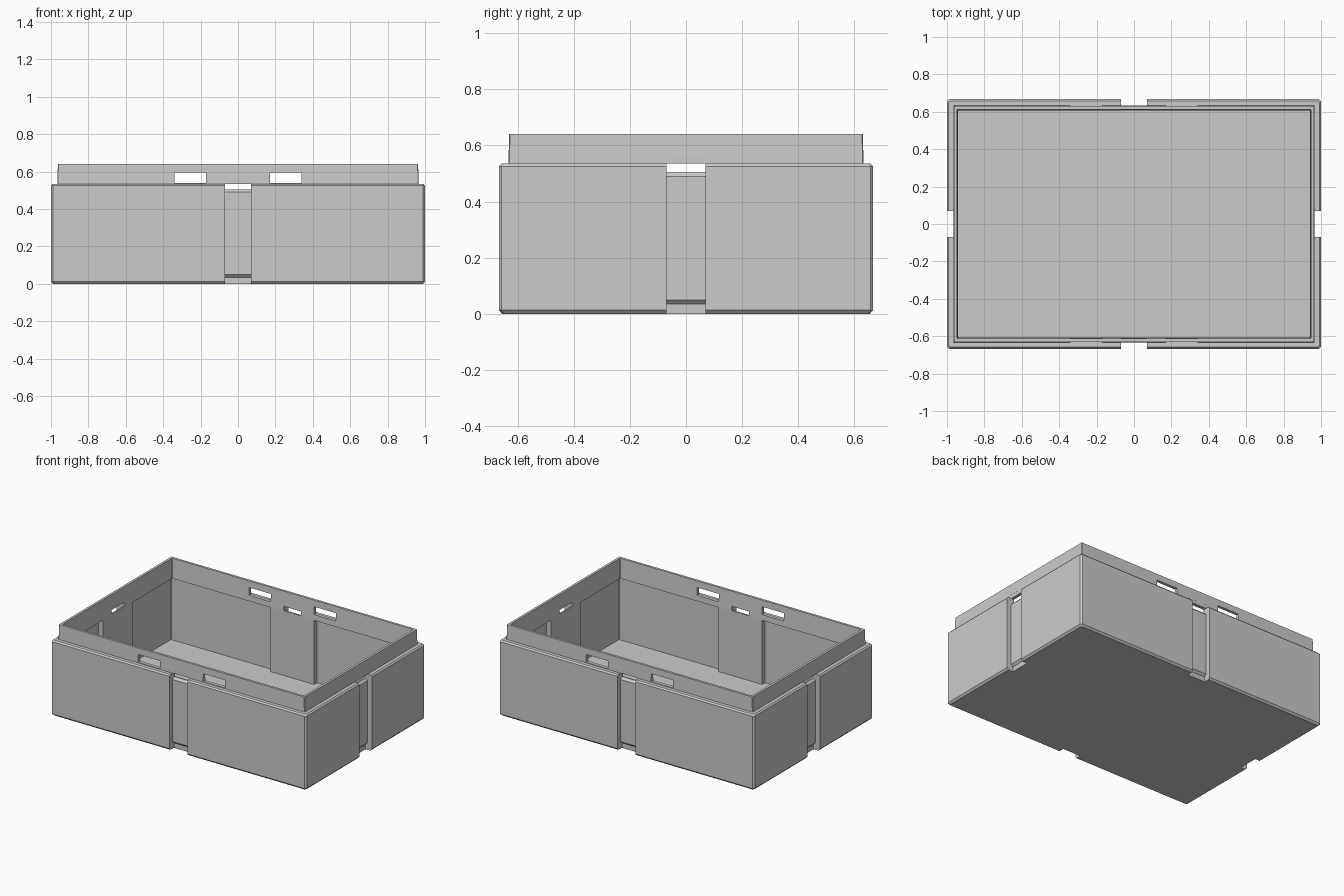
import bpy, bmesh
from mathutils import Matrix
from math import pi

cube = bpy.data.objects.get("Cube")
if cube:
    bpy.data.objects.remove(cube, do_unlink=True)

LIP_X, LIP_Y = 0.966, 0.633   # half sizes of the lip at its base

grey = bpy.data.materials.new("light_grey_plastic")
grey.use_nodes = True
grey.diffuse_color = (0.6, 0.6, 0.6, 1)
grey.node_tree.nodes["Principled BSDF"].inputs["Base Color"].default_value = (0.6, 0.6, 0.6, 1)


def finish(bm, name):
    bmesh.ops.recalc_face_normals(bm, faces=bm.faces)
    mesh = bpy.data.meshes.new(name)
    bm.to_mesh(mesh)
    bm.free()
    mesh.materials.append(grey)
    obj = bpy.data.objects.new(name, mesh)
    bpy.context.collection.objects.link(obj)
    return obj


def loft_shell(name, rings):
    """Loft chamfered rectangles given as (offset from lip, height, corner chamfer)."""
    bm = bmesh.new()
    loops = []
    for d, z, c in rings:
        x, y = LIP_X + d, LIP_Y + d
        pts = [(x, y - c), (x - c, y), (c - x, y), (-x, y - c),
               (-x, c - y), (c - x, -y), (x - c, -y), (x, c - y)]
        loops.append([bm.verts.new((px, py, z)) for px, py in pts])
    for a, b in zip(loops, loops[1:]):
        for i in range(8):
            j = (i + 1) % 8
            bm.faces.new((a[i], a[j], b[j], b[i]))
    bm.faces.new(loops[0])
    bm.faces.new(loops[-1])
    return finish(bm, name)


def extrude_profile(name, profile, half_width, reach, turn):
    """Sweep an (outward, height) profile sideways, set on one of the four walls."""
    bm = bmesh.new()
    ends = [[bm.verts.new((reach + d, s * half_width, z)) for d, z in profile] for s in (-1, 1)]
    n = len(profile)
    for i in range(n):
        j = (i + 1) % n
        bm.faces.new((ends[0][i], ends[0][j], ends[1][j], ends[1][i]))
    for end in ends:
        bm.faces.new(end)
    bm.transform(Matrix.Rotation(turn, 4, 'Z'))
    return finish(bm, name)


def combine(target, tool, operation):
    mod = target.modifiers.new(operation.lower(), 'BOOLEAN')
    mod.operation = operation
    mod.solver = 'EXACT'
    mod.object = tool
    bpy.context.view_layer.objects.active = target
    bpy.ops.object.modifier_apply(modifier=mod.name)
    bpy.data.objects.remove(tool, do_unlink=True)


# Open tray: chamfered body, ledge, raised lip, undercut inner wall, floor
tray = loft_shell("storage_tray", [
    (0.022, 0, 0.01), (0.034, 0.013, 0.01), (0.034, 0.525, 0.01), (0.025, 0.535, 0.01),
    (0, 0.535, 0.003), (-0.003, 0.64, 0.003), (-0.02, 0.64, 0.003),
    (-0.026, 0.5, 0.003), (0.008, 0.5, 0.003), (0.008, 0.045, 0.003)])

post = [(-0.025, 0.03), (0.02, 0.03), (0.02, 0.51), (-0.025, 0.51)]
groove = [(-0.015, -0.1), (-0.015, 0.035), (0, 0.05), (0, 0.49), (-0.015, 0.505),
          (-0.06, 0.505), (-0.06, 0.535), (-0.001, 0.535), (-0.001, 0.56),
          (0.1, 0.56), (0.1, -0.1)]
walls = [(i * pi / 2, LIP_Y if i % 2 else LIP_X) for i in range(4)]

# Inner post behind each groove
for turn, reach in walls:
    combine(tray, extrude_profile("inner_post", post, 0.17, reach, turn), 'UNION')

# Strap groove with hook recess below and slot above, on every wall
for turn, reach in walls:
    combine(tray, extrude_profile("groove_cutter", groove, 0.07, reach, turn), 'DIFFERENCE')

# Latch windows through the front and back lip
for side in (-1, 1):
    bm = bmesh.new()
    bmesh.ops.create_cube(bm, size=1)
    bm.transform(Matrix.Translation((side * 0.255, 0, 0.567)) @ Matrix.Diagonal((0.17, 1.6, 0.055, 1)))
    combine(tray, finish(bm, "window_cutter"), 'DIFFERENCE')
